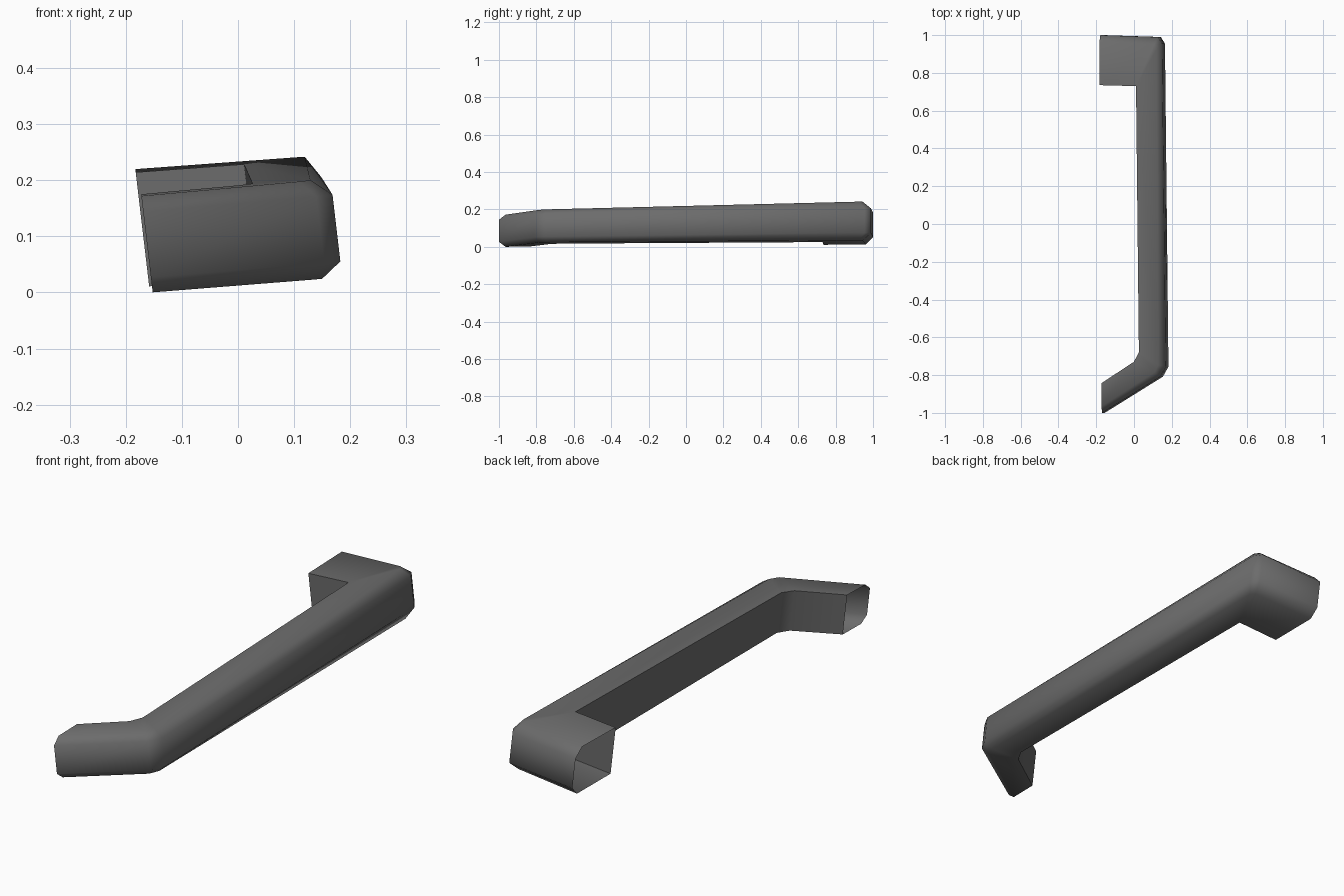
import bpy, bmesh, math

if "Cube" in bpy.data.objects:
    bpy.data.objects.remove(bpy.data.objects["Cube"])

# Plan paths from the front mounting end to the back one (u across, y along)
OUTER = [(-0.152, -1.0), (0.157, -0.808), (0.186, -0.755),
         (0.170, 0.955), (0.148, 0.99), (-0.157, 1.0)]
INSET = [(-0.152, -0.965), (0.130, -0.785), (0.150, -0.745),
         (0.145, 0.925), (0.130, 0.945), (-0.157, 0.962)]
INNER = [(-0.151, -0.842), (0.020, -0.73), (0.047, -0.68),
         (0.036, 0.73), (0.036, 0.73), (-0.157, 0.735)]


def bottom(y):
    return 0.0065 * (y + 1)


def top(y):
    return 0.172 + 0.025 * (y + 0.965)


def place(p, w):
    # lean the whole handle slightly, as a sheared frame
    u, y = p
    return (u - 0.118 * w, y, w + 0.075 * (u + 0.152))


# Handle: chamfered section carried along the paths, open at both mounting ends
bm = bmesh.new()
rings = []
for o, s, i in zip(OUTER, INSET, INNER):
    cham = 0.027 + 0.006 * (o[1] + 1)
    section = [(i, bottom(i[1])), (s, bottom(s[1])),
               (o, bottom(o[1]) + cham), (o, top(o[1]) - cham),
               (s, top(s[1])), (i, top(i[1]))]
    rings.append([bm.verts.new(place(p, w)) for p, w in section])
for a, b in zip(rings, rings[1:]):
    for k in range(6):
        n = (k + 1) % 6
        bm.faces.new((a[k], a[n], b[n], b[k]))
bmesh.ops.remove_doubles(bm, verts=bm.verts, dist=0.0005)
bmesh.ops.recalc_face_normals(bm, faces=bm.faces)

mesh = bpy.data.meshes.new("handle")
bm.to_mesh(mesh)
bm.free()
handle = bpy.data.objects.new("handle", mesh)
bpy.context.collection.objects.link(handle)

# Dark grey plastic
mat = bpy.data.materials.new("dark_grey")
mat.diffuse_color = (0.15, 0.15, 0.15, 1)
mat.use_nodes = True
mat.node_tree.nodes["Principled BSDF"].inputs["Base Color"].default_value = mat.diffuse_color
mesh.materials.append(mat)

# Soft outer chamfers, crisp inner edges
bpy.context.view_layer.objects.active = handle
handle.select_set(True)
bpy.ops.object.shade_smooth_by_angle(angle=math.radians(62))
